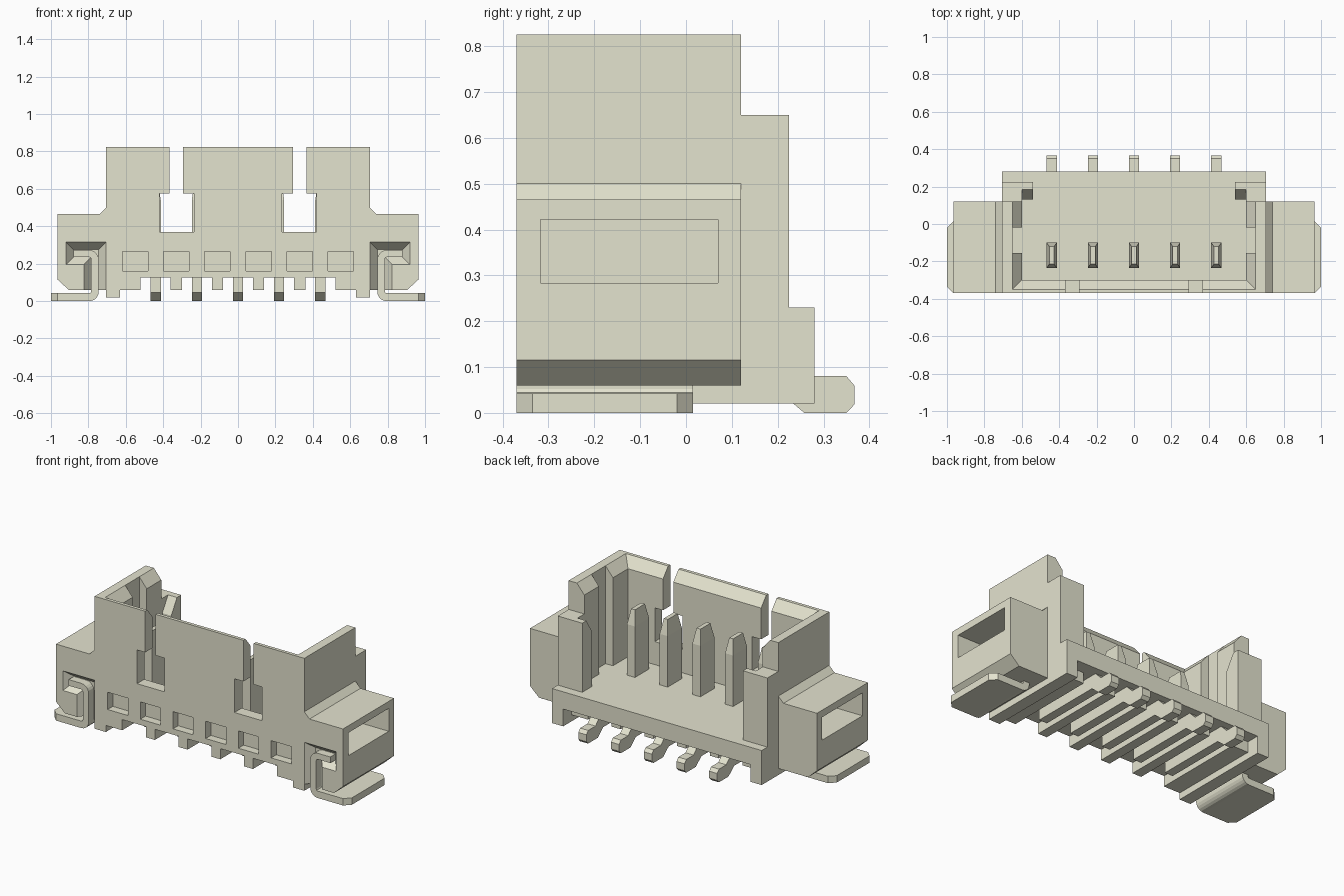
import bpy, bmesh, math

cube = bpy.data.objects.get("Cube")
if cube:
    bpy.data.objects.remove(cube, do_unlink=True)

# One off-white plastic colour throughout
ivory = bpy.data.materials.new("ivory")
ivory.use_nodes = True
COLOUR = (0.777, 0.770, 0.625, 1.0)
ivory.diffuse_color = COLOUR
for node in ivory.node_tree.nodes:
    if node.type == 'BSDF_PRINCIPLED':
        node.inputs["Base Color"].default_value = COLOUR


def loft(name, ring_a, ring_b):
    """Closed solid between two matching rings of 3D points."""
    bm = bmesh.new()
    a = [bm.verts.new(p) for p in ring_a]
    b = [bm.verts.new(p) for p in ring_b]
    n = len(a)
    bm.faces.new(a)
    bm.faces.new(b[::-1])
    for i in range(n):
        j = (i + 1) % n
        bm.faces.new((a[i], b[i], b[j], a[j]))
    bmesh.ops.recalc_face_normals(bm, faces=bm.faces)
    mesh = bpy.data.meshes.new(name)
    bm.to_mesh(mesh)
    bm.free()
    mesh.materials.append(ivory)
    obj = bpy.data.objects.new(name, mesh)
    bpy.context.scene.collection.objects.link(obj)
    return obj


def prism(name, pts, axis, lo, hi):
    """Extrude a 2D profile along x, y or z."""
    put = {'x': lambda p, t: (t, p[0], p[1]),
           'y': lambda p, t: (p[0], t, p[1]),
           'z': lambda p, t: (p[0], p[1], t)}[axis]
    return loft(name, [put(p, lo) for p in pts], [put(p, hi) for p in pts])


def rect(a0, a1, b0, b1):
    return [(a0, b0), (a1, b0), (a1, b1), (a0, b1)]


def box(name, x0, x1, y0, y1, z0, z1):
    return prism(name, rect(x0, x1, y0, y1), 'z', z0, z1)


def mirrored(half):
    return half + [(-x, z) for x, z in reversed(half)]


def flip(pts, s):
    return [(s * p[0],) + tuple(p[1:]) for p in pts]


def cut(obj, cutter):
    """Subtract the cutter for good and remove it."""
    cutter.hide_render = True
    mod = obj.modifiers.new("cut", 'BOOLEAN')
    mod.operation = 'DIFFERENCE'
    mod.solver = 'EXACT'
    mod.object = cutter
    bpy.context.view_layer.update()
    dg = bpy.context.evaluated_depsgraph_get()
    mesh = bpy.data.meshes.new_from_object(obj.evaluated_get(dg))
    obj.modifiers.clear()
    obj.data = mesh
    bpy.data.objects.remove(cutter, do_unlink=True)


PITCH = 0.22
FRONT = -0.37

# Housing: ribbed underside, side ears, tower and T-shaped front slots
underside = [(.08, .125), (.08, .06), (.14, .06), (.14, .125),
             (.30, .125), (.30, .06), (.36, .06), (.36, .125),
             (.52, .125), (.52, .06), (.63, .06), (.63, .02), (.705, .02)]
ear = [(.705, .06), (.905, .06), (.965, .115), (.965, .465), (.74, .465)]
tower = [(.705, .50), (.705, .825), (.365, .825), (.365, .575), (.42, .575),
         (.42, .37), (.235, .37), (.235, .575), (.295, .575), (.295, .825)]
housing = prism("housing", mirrored(underside + ear + tower), 'y', FRONT, 0.12)

# Plug cavity, lead-in chamfer and side key grooves
cut(housing, box("cavity_cutter", -.60, .60, -.30, .30, .23, .95))
lo, hi = .765, .835
cut(housing, loft("chamfer_cutter",
                  [(x, y, lo) for x, y in rect(-.60, .60, -.30, .30)],
                  [(x, y, hi) for x, y in rect(-.658, .658, -.358, .30)]))
cut(housing, box("groove_cutter", -.65, .65, -.155, -.02, .23, .95))

# Row of shallow front pockets
for i in range(6):
    cx = (i - 2.5) * PITCH
    cut(housing, box("pocket_cutter", cx - .068, cx + .068, -.45, -.32, .16, .265))

# Ear side windows and flared mouths around the solder tabs
mouth_out = [(.92, .315), (.705, .315), (.705, .05), (.825, .05), (.825, .195), (.92, .195)]
mouth_in = [(.88, .275), (.745, .275), (.745, .05), (.785, .05), (.785, .235), (.88, .235)]
for s in (-1, 1):
    xs = sorted((s * .77, s * 1.1))
    cut(housing, box("window_cutter", xs[0], xs[1], -.317, .07, .283, .422))
    cut(housing, loft("mouth_cutter",
                      flip([(x, FRONT - .0005, z) for x, z in mouth_out], s),
                      flip([(x, -.32, z) for x, z in mouth_in], s)))

# Rear ledge with corner feet, and the ends of the underside ribs
prism("rear_ledge", mirrored([(.63, .125), (.63, .02), (.705, .02), (.705, .23)]),
      'y', 0.12, 0.28)
for x0, x1 in ((.08, .14), (.30, .36), (.52, .63)):
    for s in (-1, 1):
        a, b = sorted((s * x0, s * x1))
        box("rib_end", a, b, .12, .20, .06, .125)

# Rear corner posts with chamfered inward hooks
hook = [(.13, .23), (.225, .23), (.225, .65), (.185, .65), (.13, .56)]
for s, side in ((1, "left"), (-1, "right")):
    a, b = sorted((s * .60, s * .705))
    box(side + "_post", a, b, .12, .225, .23, .65)
    a, b = sorted((s * .54, s * .60))
    prism(side + "_post_hook", hook, 'x', a, b)

# Solder tabs: bent strip through each ear, ending in a flat foot
def arc(cx, cz, r, a0, a1, n=5):
    return [(cx + r * math.cos(math.radians(a0 + (a1 - a0) * i / n)),
             cz + r * math.sin(math.radians(a0 + (a1 - a0) * i / n)))
            for i in range(n + 1)]

strip = ([(.88, .235), (.88, .272)]
         + arc(.795, .222, .05, 90, 180)
         + arc(.795, .05, .05, 180, 270)
         + [(.90, 0), (.90, .042)]
         + arc(.795, .052, .01, 270, 180, 2)
         + arc(.795, .225, .01, 180, 90, 2))
foot = [(.89, FRONT), (.965, FRONT), (1.0, -.335), (1.0, -.02), (.965, .015), (.89, .015)]
for s, side in ((1, "left"), (-1, "right")):
    tab = prism(side + "_solder_tab", flip(strip, s), 'y', FRONT, .015)
    prism(side + "_solder_foot", flip(foot, s), 'z', 0, .042)

# Contact pins: bent tail below, blade with tapered tip above
tail = [(-.235, .045), (.205, .045), (.258, 0), (.35, 0), (.367, .018),
        (.367, .06), (.35, .08), (.28, .08), (.235, .125), (-.235, .125)]
for i in range(5):
    cx = (i - 2) * PITCH
    prism("pin_tail", tail, 'x', cx - .027, cx + .027)
    box("pin_blade", cx - .027, cx + .027, -.235, -.10, .125, .54)
    loft("pin_tip",
         [(x, y, .54) for x, y in rect(cx - .027, cx + .027, -.235, -.10)],
         [(x, y, .63) for x, y in rect(cx - .013, cx + .013, -.215, -.12)])
